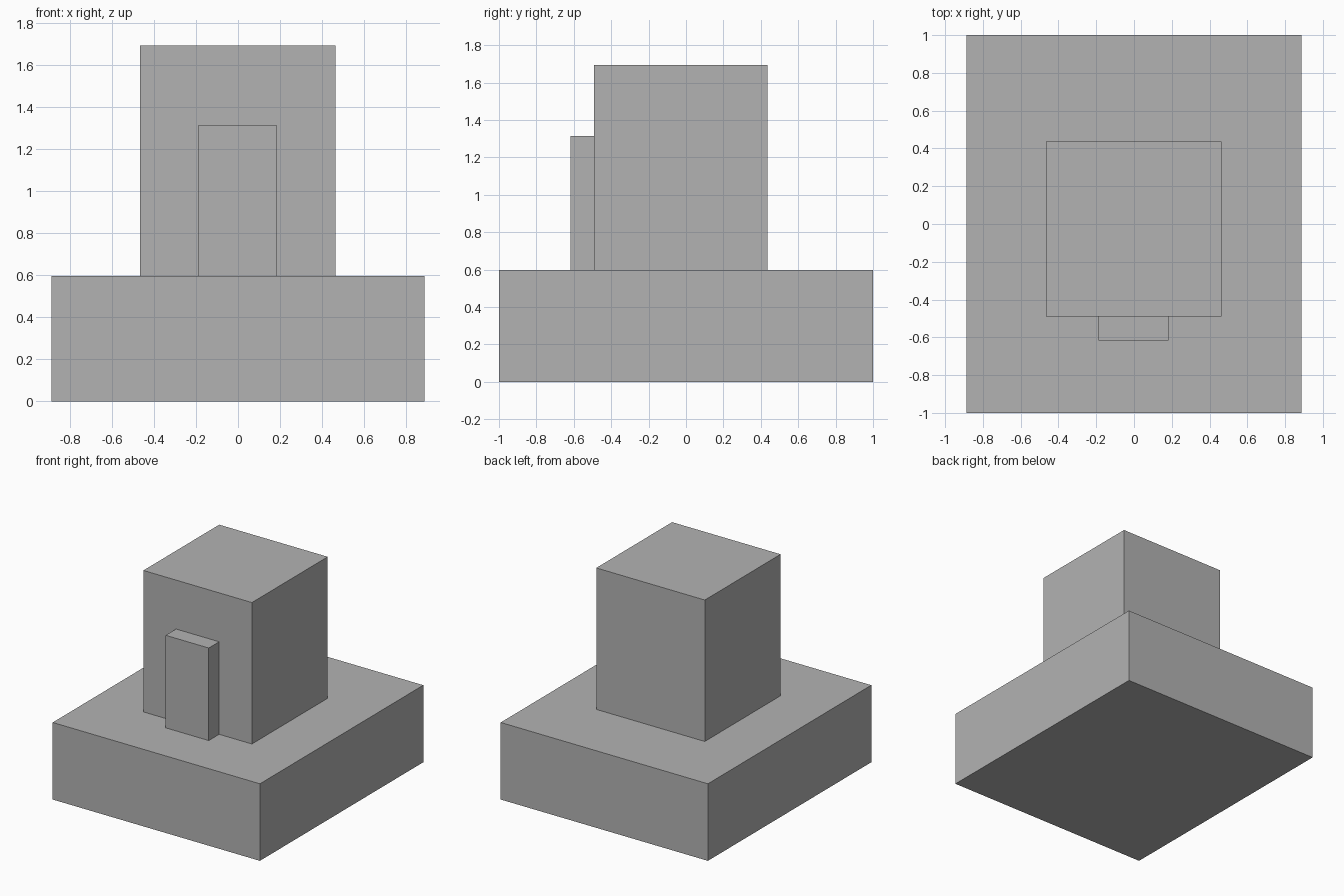
import bpy

if "Cube" in bpy.data.objects:
    bpy.data.objects.remove(bpy.data.objects["Cube"])

# One flat grey for the whole model
grey = bpy.data.materials.new("plain grey")
grey.diffuse_color = (0.45, 0.45, 0.45, 1)
grey.use_nodes = True
grey.node_tree.nodes["Principled BSDF"].inputs["Base Color"].default_value = grey.diffuse_color


def box(name, x, y, z):
    """Axis-aligned box from (min, max) ranges."""
    ranges = (x, y, z)
    bpy.ops.mesh.primitive_cube_add(size=1, location=[(a + b) / 2 for a, b in ranges])
    obj = bpy.context.object
    obj.name = name
    obj.scale = [b - a for a, b in ranges]
    bpy.ops.object.transform_apply(location=False, rotation=False, scale=True)
    obj.data.materials.append(grey)
    return obj


BASE_TOP = 0.597

# Wide plinth, tall block on it, and a door slab against the front
box("base", (-0.888, 0.888), (-1, 1), (0, BASE_TOP))
box("tower", (-0.467, 0.463), (-0.491, 0.437), (BASE_TOP, 1.693))
box("door", (-0.187, 0.182), (-0.618, -0.491), (BASE_TOP, 1.314))
